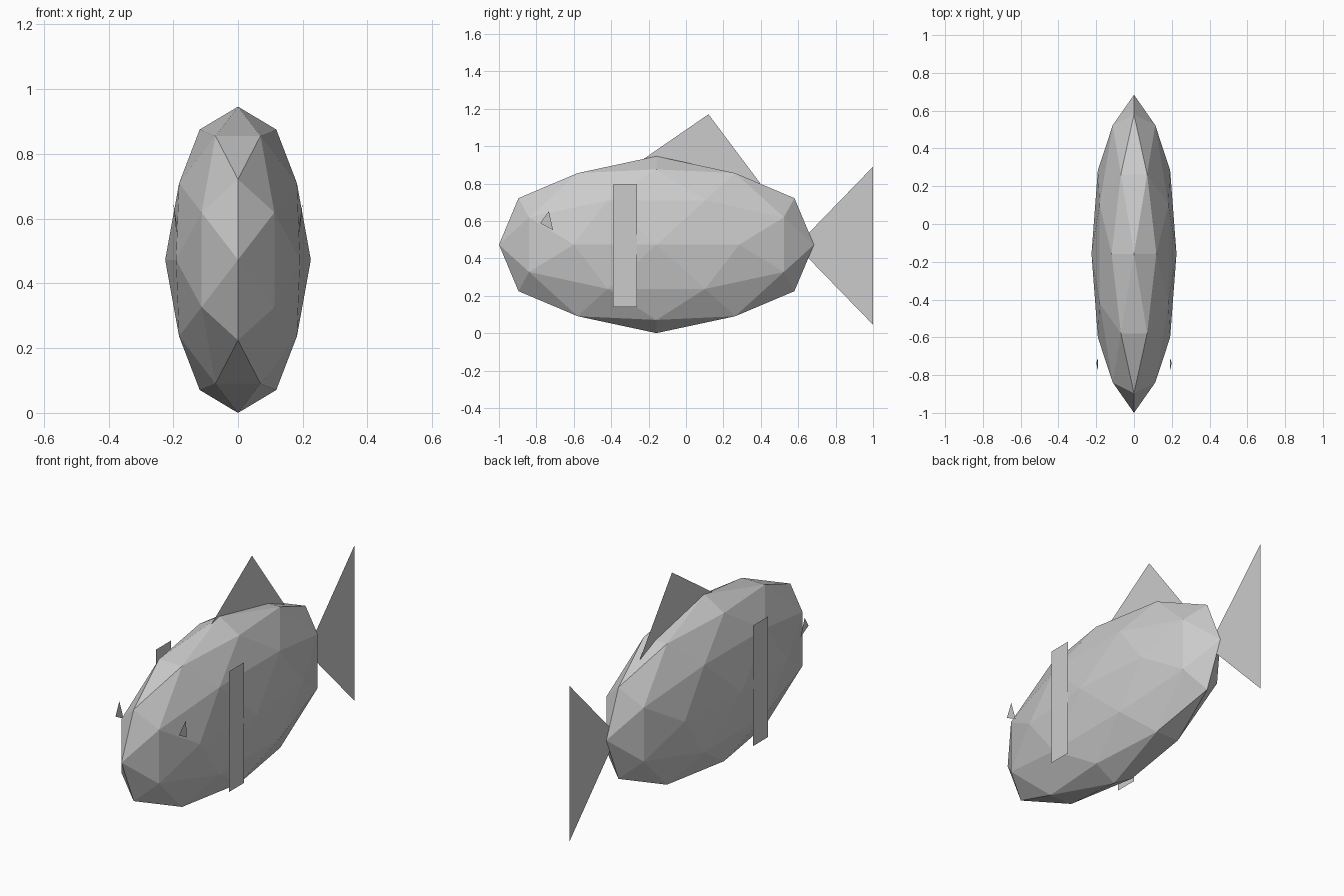
import bpy
import bmesh
from math import radians
from mathutils import Matrix, Vector

cube = bpy.data.objects.get("Cube")
if cube:
    bpy.data.objects.remove(cube, do_unlink=True)

CENTRE = Vector((0, -0.158, 0.473))


def add_object(name, bm):
    mesh = bpy.data.meshes.new(name)
    bm.to_mesh(mesh)
    bm.free()
    obj = bpy.data.objects.new(name, mesh)
    bpy.context.collection.objects.link(obj)
    return obj


def add_panel(name, points):
    """Paper-thin flat panel from its corners."""
    bm = bmesh.new()
    bm.faces.new([bm.verts.new(p) for p in points])
    return add_object(name, bm)


# Body: faceted sphere turned so its twofold axes follow x, y and z
bm = bmesh.new()
bmesh.ops.create_icosphere(bm, subdivisions=2, radius=1)
bmesh.ops.rotate(bm, verts=bm.verts, matrix=Matrix.Rotation(radians(-31.717), 3, "Y"))
for v in bm.verts:
    # Slightly fuller snout and tail ends
    if abs(v.co.x) < 0.01 and 0.8 < abs(v.co.y) < 0.9:
        v.co.y *= 1.03
bmesh.ops.scale(bm, verts=bm.verts, vec=(0.225, 0.842, 0.473))
bmesh.ops.translate(bm, verts=bm.verts, vec=CENTRE)
add_object("body", bm)

# Tail and back fins on the centre plane, rooted inside the body
add_panel("tail_fin", [(0, 0.59, 0.467), (0, 1, 0.045), (0, 1, 0.89)])
add_panel("back_fin", [(0, 0.12, 1.17), (0, -0.33, 0.86), (0, 0.45, 0.73)])

# Side stripes and eyes, one on each side
for side, sign in (("left", 1), ("right", -1)):
    x = sign * 0.22
    add_panel(side + "_stripe", [(x, y, z) for y, z in
              ((-0.39, 0.14), (-0.262, 0.14), (-0.262, 0.795), (-0.39, 0.795))])
    add_panel(side + "_eye", [(sign * ex, y, z) for ex, y, z in
              ((0.2, -0.733, 0.652), (0.19, -0.78, 0.588), (0.19, -0.711, 0.551))])
